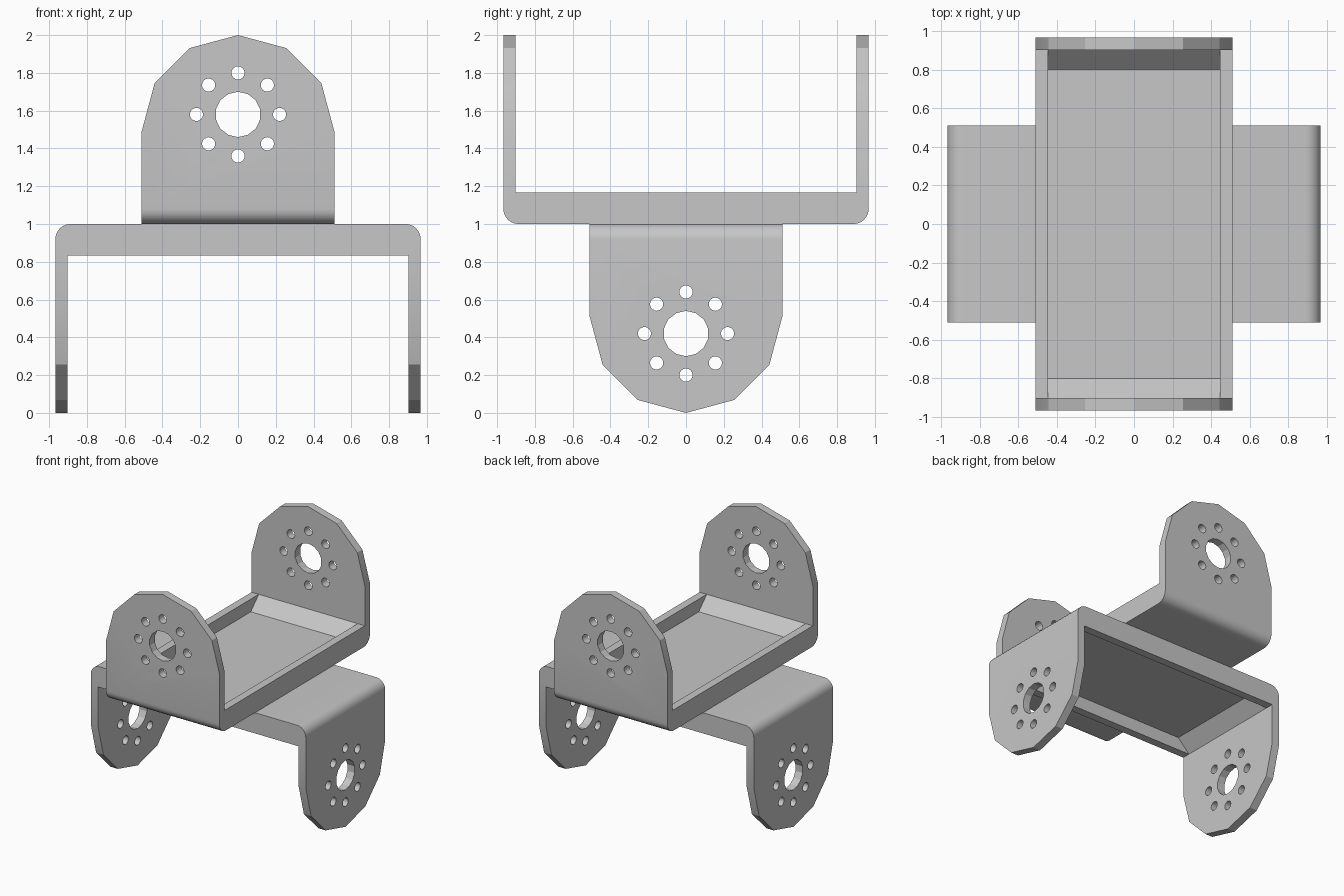
import bpy, bmesh, math
from mathutils import Matrix

if "Cube" in bpy.data.objects:
    bpy.data.objects.remove(bpy.data.objects["Cube"])

HALF_W, HALF_L, WALL, RIM = 0.51, 0.967, 0.065, 0.168
HOLE_Z = 0.58

metal = bpy.data.materials.new("grey metal")
metal.diffuse_color = (0.57, 0.57, 0.57, 1)
metal.use_nodes = True
metal.node_tree.nodes["Principled BSDF"].inputs["Base Color"].default_value = metal.diffuse_color


def prism(name, points, half, axis):
    """Extrude a closed (u, z) outline from -half to +half along x or y."""
    bm = bmesh.new()
    place = (lambda u, z: (-half, u, z)) if axis == 'x' else (lambda u, z: (u, -half, z))
    face = bm.faces.new([bm.verts.new(place(u, z)) for u, z in points])
    moved = bmesh.ops.extrude_face_region(bm, geom=[face])['geom']
    shift = (2 * half, 0, 0) if axis == 'x' else (0, 2 * half, 0)
    bmesh.ops.translate(bm, vec=shift, verts=[v for v in moved if isinstance(v, bmesh.types.BMVert)])
    bmesh.ops.recalc_face_normals(bm, faces=bm.faces)
    mesh = bpy.data.meshes.new(name)
    bm.to_mesh(mesh)
    bm.free()
    obj = bpy.data.objects.new(name, mesh)
    bpy.context.collection.objects.link(obj)
    return obj


def circle(cu, cz, r, n, offset=0.0):
    return [(cu + r * math.cos(2 * math.pi * (i + offset) / n),
             cz + r * math.sin(2 * math.pi * (i + offset) / n)) for i in range(n)]


def cut(obj, tool, operation):
    mod = obj.modifiers.new("cut", 'BOOLEAN')
    mod.operation, mod.object, mod.solver = operation, tool, 'EXACT'
    bpy.context.view_layer.objects.active = obj
    bpy.ops.object.modifier_apply(modifier=mod.name)
    bpy.data.objects.remove(tool)


def bracket(name):
    # U-shaped side profile with rounded outer corners
    r = 0.08
    arc = [(HALF_L - r + r * math.sin(a), r - r * math.cos(a))
           for a in (math.pi / 2 * i / 6 for i in range(7))]
    right = arc + [(HALF_L, 1.1), (HALF_L - WALL, 1.1), (HALF_L - WALL, RIM)]
    obj = prism(name, right + [(-u, z) for u, z in reversed(right)], 0.6, 'x')
    # rounded ear outline
    ear = [(HALF_W, -0.1)] + [(HALF_W * math.cos(i * math.pi / 6), 1 - HALF_W + HALF_W * math.sin(i * math.pi / 6))
                              for i in range(7)] + [(-HALF_W, -0.1)]
    cut(obj, prism("ear_cutter", ear, 1.2, 'y'), 'INTERSECT')
    # recessed tray with sloped ends
    lo, hi = 0.80, HALF_L - WALL
    tray = [(-lo, WALL), (lo, WALL), (hi, RIM), (hi, RIM + 0.1), (-hi, RIM + 0.1), (-hi, RIM)]
    cut(obj, prism("tray_cutter", tray, HALF_W - WALL, 'x'), 'DIFFERENCE')
    # centre bore and ring of screw holes
    cut(obj, prism("bore_cutter", circle(0, HOLE_Z, 0.12, 14, 0.5), 1.2, 'y'), 'DIFFERENCE')
    for u, z in circle(0, HOLE_Z, 0.22, 8):
        cut(obj, prism("screw_cutter", circle(u, z, 0.035, 16), 1.2, 'y'), 'DIFFERENCE')
    obj.data.materials.clear()
    obj.data.materials.append(metal)
    return obj


# upper bracket opens upward, lower one is flipped and turned a quarter
upper = bracket("upper_bracket")
upper.data.transform(Matrix.Translation((0, 0, 1)))
lower = bracket("lower_bracket")
lower.data.transform(Matrix.Translation((0, 0, 1)) @ Matrix.Rotation(math.pi / 2, 4, 'Z')
                     @ Matrix.Rotation(math.pi, 4, 'X'))

for obj in (upper, lower):
    bpy.ops.object.select_all(action='DESELECT')
    obj.select_set(True)
    bpy.context.view_layer.objects.active = obj
    bpy.ops.object.shade_smooth_by_angle(angle=math.radians(25))
